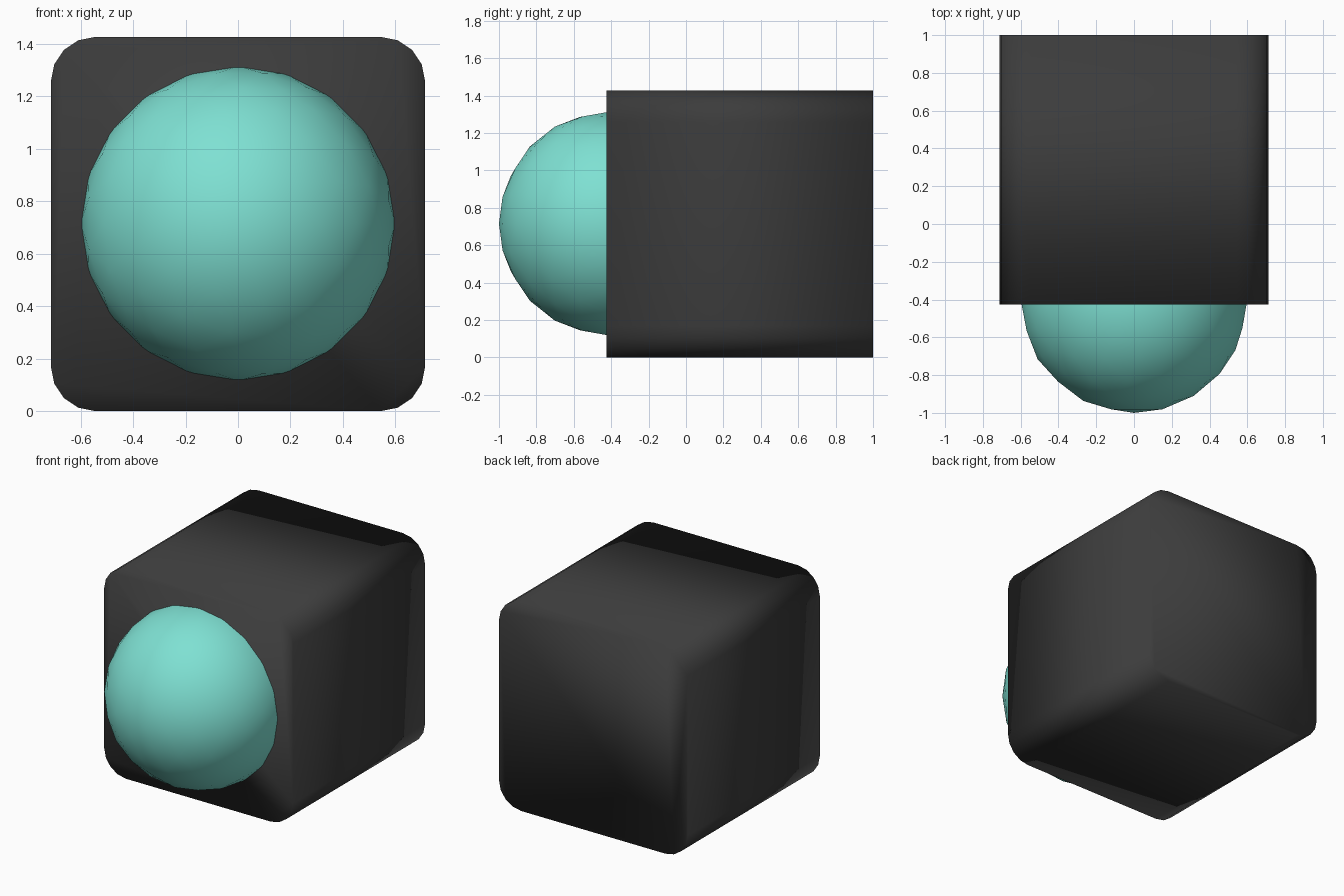
import bpy, bmesh, math

if "Cube" in bpy.data.objects:
    bpy.data.objects.remove(bpy.data.objects["Cube"])

SIDE = 1.426          # width and height of the block
BACK, FRONT = 1.0, -0.426
FILLET, STEPS = 0.168, 4
RADIUS = 0.6


def material(name, rgb):
    mat = bpy.data.materials.new(name)
    mat.diffuse_color = (*rgb, 1)
    mat.use_nodes = True
    mat.node_tree.nodes["Principled BSDF"].inputs["Base Color"].default_value = mat.diffuse_color
    return mat


def add_object(name, bm, mat):
    bmesh.ops.recalc_face_normals(bm, faces=bm.faces)
    for face in bm.faces:
        face.smooth = True
    mesh = bpy.data.meshes.new(name)
    bm.to_mesh(mesh)
    bm.free()
    mesh.materials.append(mat)
    obj = bpy.data.objects.new(name, mesh)
    bpy.context.collection.objects.link(obj)
    return obj


# Block: rounded square profile pushed from front to back, smooth throughout
bm = bmesh.new()
inner = SIDE / 2 - FILLET
profile = []
for corner, (sx, sz) in enumerate([(1, 1), (-1, 1), (-1, -1), (1, -1)]):
    for i in range(STEPS + 1):
        a = math.radians(90 * (corner + i / STEPS))
        profile.append(bm.verts.new((sx * inner + FILLET * math.cos(a), FRONT,
                                     SIDE / 2 + sz * inner + FILLET * math.sin(a))))
front_face = bm.faces.new(profile)
extruded = bmesh.ops.extrude_face_region(bm, geom=[front_face], use_keep_orig=True)
for v in extruded["geom"]:
    if isinstance(v, bmesh.types.BMVert):
        v.co.y = BACK
add_object("rounded_block", bm, material("charcoal", (0.045, 0.045, 0.045)))

# Ball: icosphere half sunk into the front, pole facing forward
bpy.ops.mesh.primitive_ico_sphere_add(subdivisions=3, radius=RADIUS,
                                      location=(0, RADIUS - 1, SIDE / 2 + 0.002),
                                      rotation=(math.radians(90), 0, 0))
ball = bpy.context.object
ball.name = "front_ball"
bpy.ops.object.shade_smooth()
ball.data.materials.append(material("turquoise", (0.21, 0.75, 0.65)))
